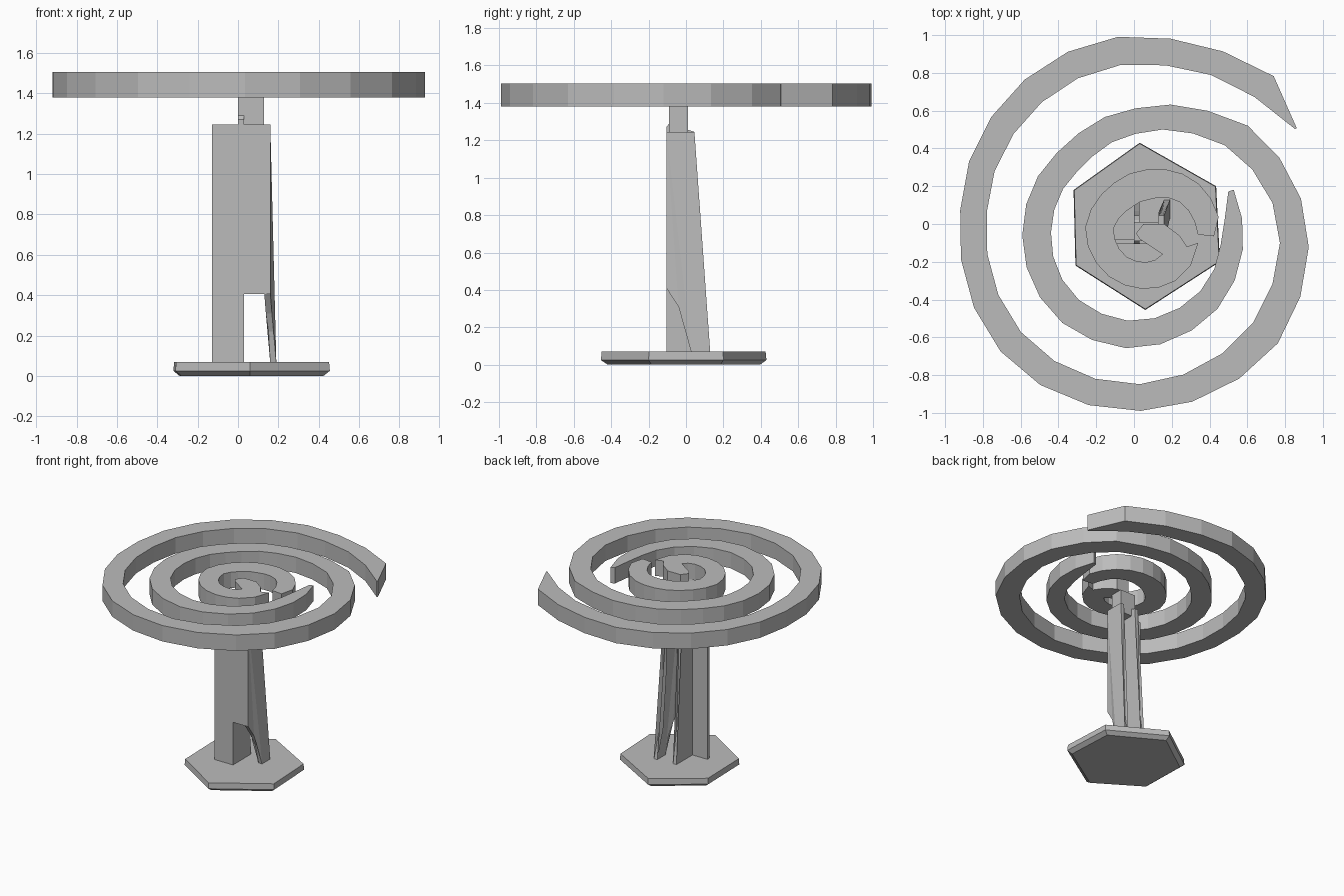
import bpy
import bmesh
import math

cube = bpy.data.objects.get("Cube")
if cube:
    bpy.data.objects.remove(cube)

grey = bpy.data.materials.new("plain grey")
grey.use_nodes = True
colour = (0.5, 0.5, 0.5, 1)
grey.diffuse_color = colour
grey.node_tree.nodes["Principled BSDF"].inputs["Base Color"].default_value = colour

TABLE_LOW, TABLE_HIGH = 1.38, 1.505


def finish(name, bm):
    """Turn a bmesh into a flat shaded object with the shared material."""
    bmesh.ops.recalc_face_normals(bm, faces=bm.faces)
    mesh = bpy.data.meshes.new(name)
    bm.to_mesh(mesh)
    bm.free()
    mesh.materials.append(grey)
    obj = bpy.data.objects.new(name, mesh)
    bpy.context.collection.objects.link(obj)
    return obj


def loft(name, rings):
    """Skin a stack of matching closed outlines and cap both ends."""
    bm = bmesh.new()
    loops = [[bm.verts.new(point) for point in ring] for ring in rings]
    count = len(loops[0])
    for lower, upper in zip(loops, loops[1:]):
        for i in range(count):
            j = (i + 1) % count
            bm.faces.new((lower[i], lower[j], upper[j], upper[i]))
    caps = [bm.faces.new(loops[0]), bm.faces.new(loops[-1])]
    bmesh.ops.triangulate(bm, faces=[cap for cap in caps if len(cap.verts) > 4])
    return finish(name, bm)


def slab(name, outline, low, high):
    """Extrude a plan outline upwards."""
    return loft(name, [[(x, y, z) for x, y in outline] for z in (low, high)])


def plate(name, profile, left, right):
    """Extrude a side profile across x."""
    return loft(name, [[(x, y, z) for y, z in profile] for x in (left, right)])


def box(name, x, y, z):
    """Rectangular block from ranges."""
    corners = [(x[0], y[0]), (x[1], y[0]), (x[1], y[1]), (x[0], y[1])]
    return slab(name, corners, *z)


def blend(keys, angle):
    """Read outer radius and band width between angle keys."""
    for a, b in zip(keys, keys[1:]):
        if angle <= b[0]:
            t = (angle - a[0]) / (b[0] - a[0])
            return [p + (q - p) * t for p, q in zip(a[1:], b[1:])]
    return keys[-1][1:]


def spiral(name, centre, keys, steps):
    """Sweep a flat rectangular band along a spiral of straight facets."""
    first, last = keys[0][0], keys[-1][0]
    sections = []
    for i in range(steps + 1):
        angle = first + (last - first) * i / steps
        outer, width = blend(keys, angle)
        turn = math.radians(angle)
        section = []
        for radius, z in ((outer, TABLE_LOW), (outer, TABLE_HIGH),
                          (outer - width, TABLE_HIGH), (outer - width, TABLE_LOW)):
            section.append((centre[0] + radius * math.cos(turn),
                            centre[1] + radius * math.sin(turn), z))
        sections.append(section)
    return loft(name, sections)


# Large spiral band: angle, outer radius, width
spiral("outer_spiral_top", (0, 0), [
    (30.5, 1.0, 0.01), (33.5, 1.1, 0.13), (38, 1.11, 0.17), (51, 1.06, 0.14),
    (73, 1.0, 0.14), (90, 1.0, 0.15), (135, 0.95, 0.15), (180, 0.92, 0.14),
    (230, 0.985, 0.15), (270, 0.99, 0.14), (320, 0.99, 0.17), (360, 0.92, 0.15),
    (400, 0.8, 0.16), (420, 0.7, 0.14), (450, 0.61, 0.135), (490, 0.55, 0.145),
    (540, 0.588, 0.153), (590, 0.645, 0.15), (630, 0.66, 0.145),
    (675, 0.63, 0.13), (700, 0.6, 0.12), (714, 0.583, 0.12),
    (730, 0.565, 0.07), (739, 0.558, 0.03)], 44)

# Small spiral band and its curled centre
spiral("inner_spiral_top", (0.09, -0.03), [
    (-6, 0.335, 0.085), (10, 0.365, 0.13), (45, 0.35, 0.14), (90, 0.32, 0.16),
    (135, 0.315, 0.16), (180, 0.35, 0.15), (225, 0.335, 0.14),
    (270, 0.313, 0.143), (295, 0.3, 0.157)], 18)

slab("curled_centre", [
    (0.15, -0.16), (0.217, -0.302), (0.3, -0.22), (0.34, -0.1), (0.28, -0.12),
    (0.24, -0.06), (0.16, 0), (0.05, 0), (0.01, -0.05), (0.03, -0.08)],
    TABLE_LOW, TABLE_HIGH)

# Hexagonal foot, chamfered above and below
hexagon = [(0.03, 0.43), (0.435, 0.2), (0.455, -0.2),
           (0.06, -0.455), (-0.31, -0.22), (-0.32, 0.18)]
foot_rings = []
for scale, z in ((0.92, 0), (1, 0.025), (0.99, 0.07)):
    foot_rings.append([(0.06 + (x - 0.06) * scale, y * scale, z) for x, y in hexagon])
loft("hexagon_foot", foot_rings)

# Column of upright plates
front, low, shoulder = -0.105, 0.06, 1.245
box("column_left_plate", (-0.13, 0.005), (front, -0.08), (low, shoulder))
plate("column_middle_plate", [
    (front, low), (0.12, low), (0.07, 0.35), (0.055, 0.7),
    (0.045, shoulder), (0.02, shoulder), (-0.09, 1.29), (front, 1.27)], 0.0, 0.03)
box("column_front_panel", (0.03, 0.14), (front, -0.08), (0.405, shoulder))

# Right plate narrowing to a leg that kicks back and outwards
leg = plate("column_right_leg", [
    (front, shoulder), (front, 0.41), (-0.04, 0.31), (0.0, 0.22), (0.03, low),
    (0.13, low), (0.085, 0.3), (0.06, 0.7), (0.045, shoulder)], 0.13, 0.16)
for vert in leg.data.vertices:
    vert.co.x += 0.03 * max(0, (0.4 - vert.co.z) / 0.34)

# Neck carrying the spiral
box("neck", (0.0, 0.13), (-0.09, 0.01), (1.2, TABLE_LOW))
